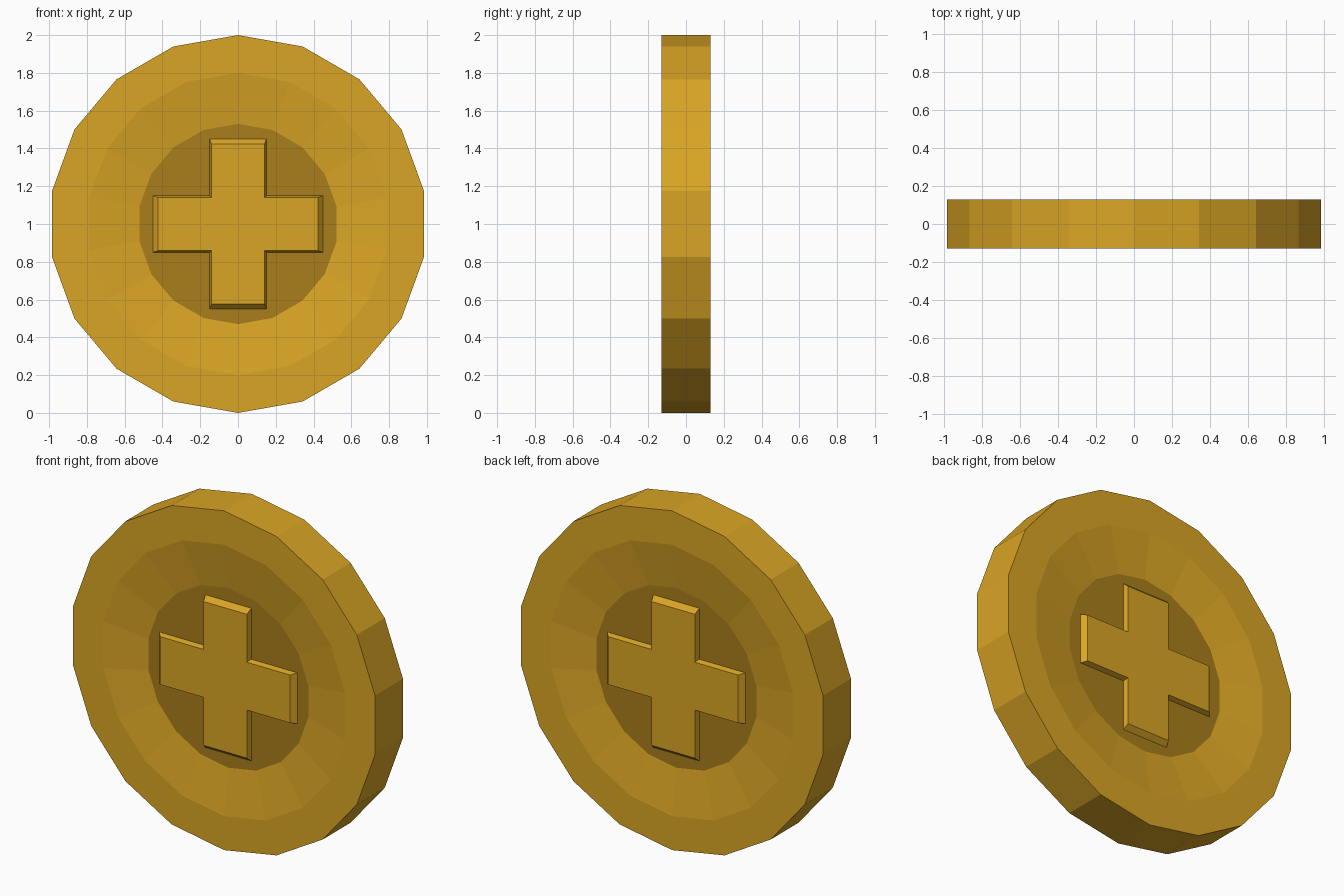
import bpy, bmesh, math

if "Cube" in bpy.data.objects:
    bpy.data.objects.remove(bpy.data.objects["Cube"])

SIDES = 18
HALF = 0.13      # half thickness
FLOOR = 0.09     # recessed floor distance from the middle
CROSS = 0.12     # raised cross face distance from the middle


def material(name, rgb):
    m = bpy.data.materials.new(name)
    m.diffuse_color = (*rgb, 1)
    m.use_nodes = True
    m.node_tree.nodes["Principled BSDF"].inputs["Base Color"].default_value = m.diffuse_color
    return m


gold = material("gold", (0.70, 0.376, 0.018))
dark_gold = material("dark_gold", (0.40, 0.21, 0.011))


def finish(name, bm, mats):
    bmesh.ops.recalc_face_normals(bm, faces=bm.faces)
    me = bpy.data.meshes.new(name)
    bm.to_mesh(me)
    bm.free()
    for m in mats:
        me.materials.append(m)
    ob = bpy.data.objects.new(name, me)
    bpy.context.collection.objects.link(ob)
    return ob


def bridge(bm, a, b):
    n = len(a)
    for i in range(n):
        bm.faces.new((a[i], a[(i + 1) % n], b[(i + 1) % n], b[i]))


# Coin body: floor, sloped dish and rim on both sides
bm = bmesh.new()
profile = [(0.53, -FLOOR), (0.80, -HALF), (1, -HALF),
           (1, HALF), (0.80, HALF), (0.53, FLOOR)]
rings = []
for r, y in profile:
    angles = [math.pi / 2 + 2 * math.pi * i / SIDES for i in range(SIDES)]
    rings.append([bm.verts.new((r * math.cos(a), y, 1 + r * math.sin(a)))
                  for a in angles])
for a, b in zip(rings, rings[1:]):
    bridge(bm, a, b)
for ring in (rings[0], rings[-1]):
    bm.faces.new(ring).material_index = 1
finish("coin_body", bm, [gold, dark_gold])


# Raised cross with tapered sides, one on each face
def cross(name, side):
    L, w = 0.45, 0.15
    quarter = [(L, -w), (L, w), (w, w)]
    outline = []
    for k in range(4):
        c, s = round(math.cos(k * math.pi / 2)), round(math.sin(k * math.pi / 2))
        outline += [(x * c - z * s, x * s + z * c) for x, z in quarter]
    bm = bmesh.new()
    base, top = [[bm.verts.new((x * f, side * y, 1 + z * f)) for x, z in outline]
                 for f, y in ((1, FLOOR), (0.942, CROSS))]
    bridge(bm, base, top)
    bm.faces.new(top)
    bm.faces.new(base)
    finish(name, bm, [gold])


cross("front_cross", -1)
cross("back_cross", 1)
